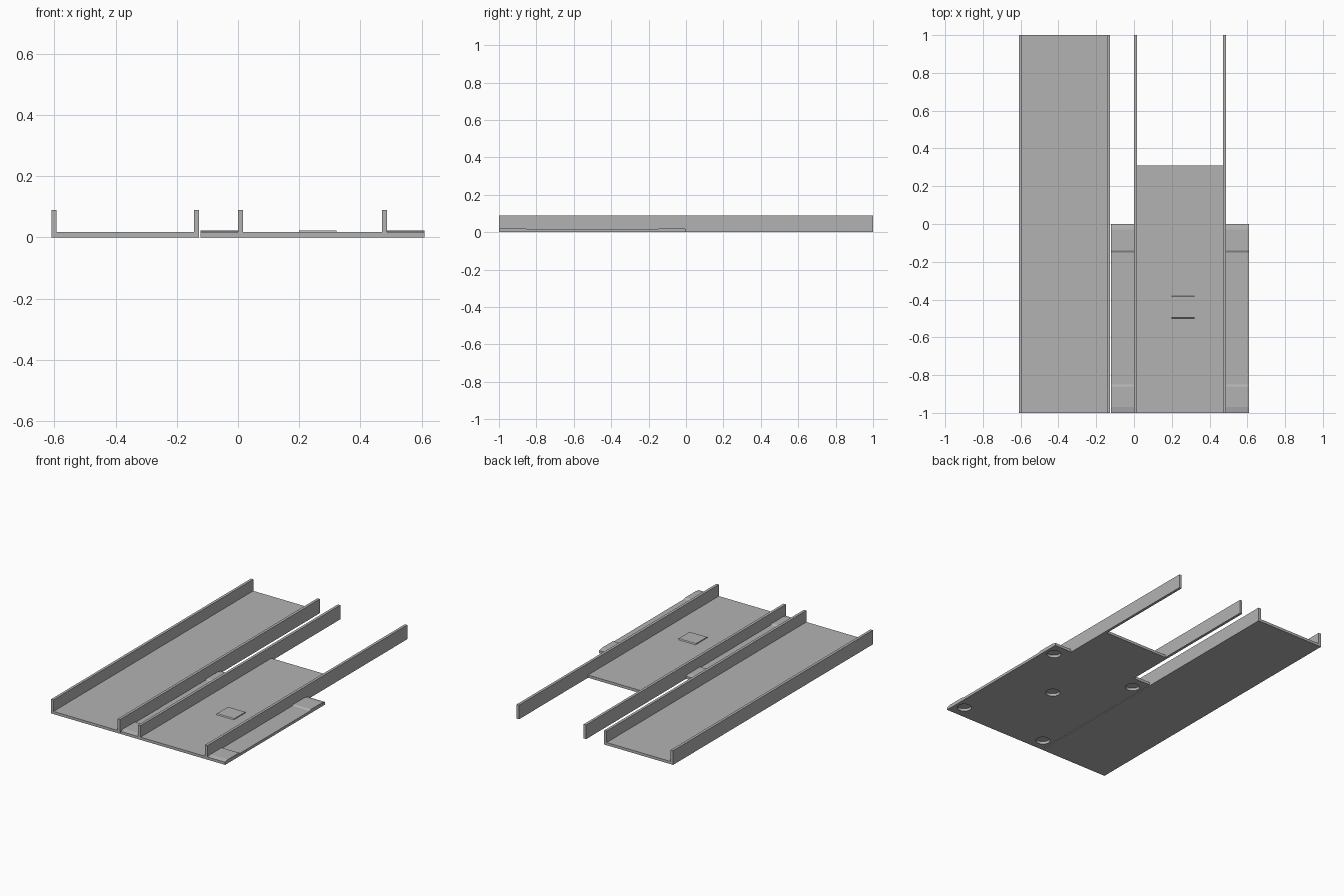
import bpy, bmesh
from mathutils import Vector

if "Cube" in bpy.data.objects:
    bpy.data.objects.remove(bpy.data.objects["Cube"])

FLOOR, PAD_TOP, WALL_TOP, WALL = 0.017, 0.023, 0.09, 0.017

gray = bpy.data.materials.new("light_gray")
gray.diffuse_color = (0.45, 0.45, 0.45, 1)
gray.use_nodes = True
gray.node_tree.nodes["Principled BSDF"].inputs["Base Color"].default_value = gray.diffuse_color


def prism(name, outline, offset):
    """Extrude a closed outline of 3D points along an offset."""
    bm = bmesh.new()
    face = bm.faces.new([bm.verts.new(p) for p in outline])
    ext = bmesh.ops.extrude_face_region(bm, geom=[face])
    moved = [g for g in ext["geom"] if isinstance(g, bmesh.types.BMVert)]
    bmesh.ops.translate(bm, verts=moved, vec=Vector(offset))
    bmesh.ops.recalc_face_normals(bm, faces=bm.faces)
    mesh = bpy.data.meshes.new(name)
    bm.to_mesh(mesh)
    bm.free()
    mesh.materials.append(gray)
    obj = bpy.data.objects.new(name, mesh)
    bpy.context.collection.objects.link(obj)
    return obj


# Long open channel on the left
x0, x1 = -0.61, -0.127
profile = [(x0, 0), (x1, 0), (x1, WALL_TOP), (x1 - WALL, WALL_TOP), (x1 - WALL, FLOOR),
           (x0 + WALL, FLOOR), (x0 + WALL, WALL_TOP), (x0, WALL_TOP)]
prism("left_channel", [(x, -1, z) for x, z in profile], (0, 2, 0))

# Base plate with the shorter channel floor running out behind it
plan = [(-0.122, -1), (0.61, -1), (0.61, 0), (0.487, 0),
        (0.487, 0.31), (0, 0.31), (0, 0), (-0.122, 0)]
plate = prism("base_plate", [(x, y, 0) for x, y in plan], (0, 0, FLOOR))

# Side rails standing on the floor and reaching past its end
rail = [(-1, FLOOR), (0.31, FLOOR), (0.31, 0), (1, 0), (1, WALL_TOP), (-1, WALL_TOP)]
for name, x in (("inner_rail", 0), ("outer_rail", 0.487 - WALL)):
    prism(name, [(x, y, z) for y, z in rail], (WALL, 0, 0))

# Raised pads over round magnet recesses: four corners and one in the middle
pads = [("middle_pad", 0.26, -0.44, -0.50, -0.38, -0.495, -0.385)]
for side, x in (("left", -0.061), ("right", 0.5485)):
    pads.append((side + "_front_pad", x, -0.914, -1, -0.85, -0.97, -0.86))
    pads.append((side + "_back_pad", x, -0.086, -0.15, 0, -0.14, -0.03))

for name, x, yc, ya, yb, ta, tb in pads:
    section = [(ya, FLOOR), (yb, FLOOR), (tb, PAD_TOP), (ta, PAD_TOP)]
    prism(name, [(x - 0.061, y, z) for y, z in section], (0.122, 0, 0))
    bpy.ops.mesh.primitive_cylinder_add(vertices=32, radius=0.042, depth=0.1,
                                        location=(x, yc, 0.01))
    cutter = bpy.context.object
    cutter.name = name + "_recess_cutter"
    cutter.hide_render = True
    cutter.display_type = 'WIRE'
    cut = plate.modifiers.new("recess", 'BOOLEAN')
    cut.operation = 'DIFFERENCE'
    cut.solver = 'EXACT'
    cut.object = cutter
